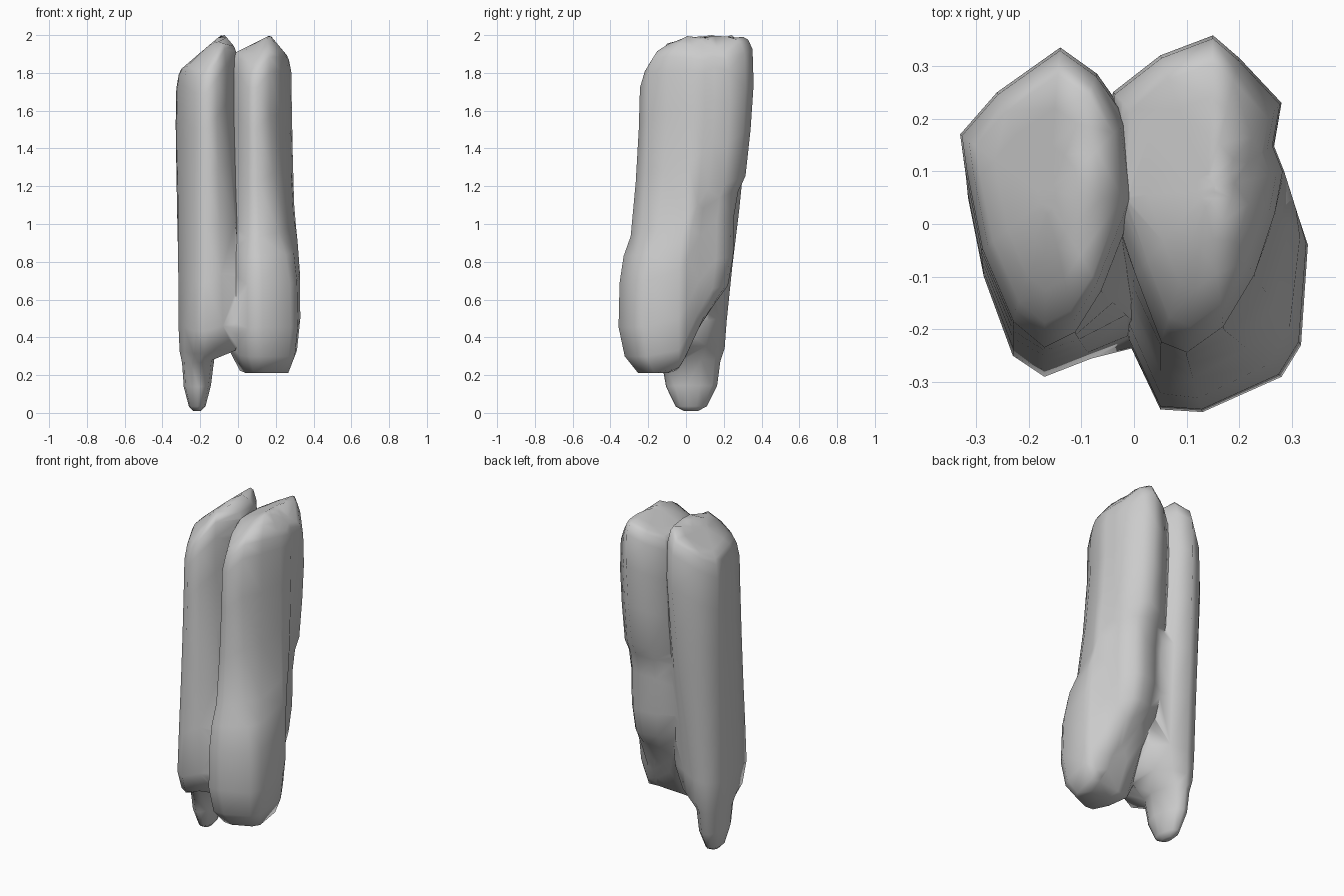
import bpy, bmesh

if "Cube" in bpy.data.objects:
    bpy.data.objects.remove(bpy.data.objects["Cube"])

# Horizontal outlines (same point order) for each lobe: crown, base, root tip
LEFT = [
    [(-.32, .10), (-.33, .17), (-.26, .25), (-.14, .335), (-.07, .285), (-.01, .20),
     (.01, .05), (-.06, -.13), (-.11, -.21), (-.17, -.24), (-.23, -.19), (-.29, -.05)],
    [(-.315, .05), (-.31, .12), (-.27, .19), (-.20, .215), (-.11, .18), (-.01, .12),
     (.05, -.10), (.04, -.225), (-.08, -.255), (-.17, -.29), (-.23, -.25), (-.285, -.10)],
    [(-.295, .04), (-.29, .10), (-.26, .16), (-.22, .18), (-.18, .15), (-.15, .08),
     (-.135, 0), (-.15, -.07), (-.18, -.11), (-.21, -.12), (-.25, -.09), (-.285, -.03)],
]
RIGHT = [
    [(-.04, .25), (.05, .32), (.15, .358), (.20, .315), (.28, .23), (.265, .15), (.285, .10),
     (.27, .02), (.23, -.10), (.17, -.20), (.10, -.25), (.05, -.23), (0, -.10), (-.05, .05)],
    [(-.05, .17), (.04, .225), (.13, .25), (.19, .235), (.25, .16), (.26, .07), (.315, .005),
     (.33, -.04), (.317, -.23), (.28, -.29), (.13, -.357), (.05, -.352), (-.01, -.225), (-.06, -.06)],
]


def front_drop(y):
    return 2 * min(0, y - .05) ** 2


def left_top(x, y):
    return 2 - .85 * max(0, -.09 - x) - 1.2 * max(0, x + .07) - front_drop(y)


def right_top(x, y):
    return 2 - .5 * max(0, .17 - x) - 1.2 * max(0, x - .17) - front_drop(y)


def left_bottom(x, y):
    return .01


def right_bottom(x, y):
    k = min(1, max(0, (y + .08) / .25))
    return .21 + .38 * k * k * (3 - 2 * k)


# Loft of blended outlines; level = (height fraction, outline blend, scale)
def lobe(name, outlines, levels, bottom, top):
    bm = bmesh.new()
    rings = []
    for s, t, k in levels:
        i = min(int(t), len(outlines) - 2)
        f = t - i
        pts = [(a[0] + (b[0] - a[0]) * f, a[1] + (b[1] - a[1]) * f)
               for a, b in zip(outlines[i], outlines[i + 1])]
        cx = sum(p[0] for p in pts) / len(pts)
        cy = sum(p[1] for p in pts) / len(pts)
        ring = []
        for px, py in pts:
            x, y = cx + (px - cx) * k, cy + (py - cy) * k
            lo, hi = bottom(x, y), top(x, y)
            ring.append(bm.verts.new((x, y, lo + (hi - lo) * s)))
        rings.append(ring)
    n = len(rings[0])
    for a, b in zip(rings, rings[1:]):
        for j in range(n):
            m = (j + 1) % n
            bm.faces.new((a[j], a[m], b[m], b[j]))
    bm.faces.new(rings[0])
    bm.faces.new(rings[-1])
    bmesh.ops.triangulate(bm, faces=bm.faces[:])
    bmesh.ops.recalc_face_normals(bm, faces=bm.faces[:])
    me = bpy.data.meshes.new(name)
    bm.to_mesh(me)
    bm.free()
    ob = bpy.data.objects.new(name, me)
    bpy.context.collection.objects.link(ob)
    return ob


CAP = [(.955, 0, .98), (.99, 0, .9), (1, 0, .82), (1, 0, .6), (1, 0, .35), (1, 0, .1)]

# Left lobe tapering into the long root
left = lobe("tooth", LEFT, [
    (0, 2, .25), (.013, 2, .55), (.07, 2, .9), (.14, 1.95, 1), (.175, 1.3, 1),
    (.25, 1, 1), (.40, .75, 1), (.55, .45, 1), (.70, .2, 1), (.85, 0, 1)] + CAP,
    left_bottom, left_top)

# Right lobe with the lower bulge and blunt root
right = lobe("right_lobe", RIGHT, [
    (0, 1, .35), (0, 1, .68), (.06, 1, .9), (.17, 1, 1), (.33, .95, 1), (.42, .75, 1),
    (.475, .4, 1), (.65, .15, 1), (.82, 0, 1)] + CAP, right_bottom, right_top)

# Fuse both lobes into one solid
mod = left.modifiers.new("fuse", 'BOOLEAN')
mod.operation = 'UNION'
mod.solver = 'EXACT'
mod.object = right
bpy.context.view_layer.objects.active = left
left.select_set(True)
bpy.ops.object.modifier_apply(modifier="fuse")
bpy.data.objects.remove(right)
bpy.ops.object.shade_smooth_by_angle(angle=1.4)
